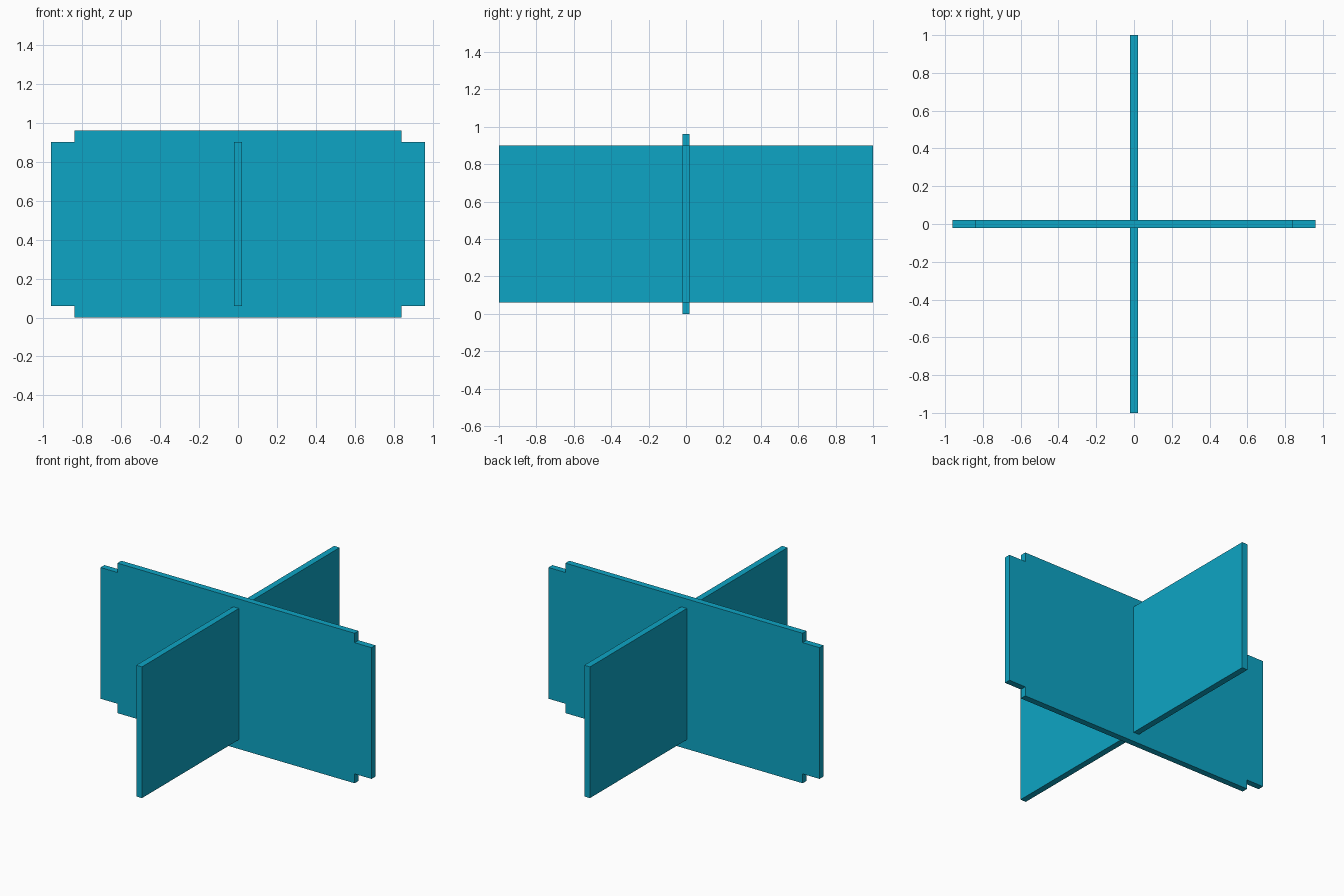
import bpy
import bmesh
from mathutils import Vector

if "Cube" in bpy.data.objects:
    bpy.data.objects.remove(bpy.data.objects["Cube"])

THICKNESS = 0.04

teal = bpy.data.materials.new("teal")
teal.diffuse_color = (0.004, 0.376, 0.556, 1)
teal.use_nodes = True
teal.node_tree.nodes["Principled BSDF"].inputs["Base Color"].default_value = teal.diffuse_color


def panel(name, profile, along):
    """Extrude a flat (length, height) outline into an upright panel."""
    normal = Vector((0, 0, 1)).cross(along)
    bm = bmesh.new()
    verts = [bm.verts.new(along * u + Vector((0, 0, z)) - normal * THICKNESS / 2)
             for u, z in profile]
    face = bm.faces.new(verts)
    new = bmesh.ops.extrude_face_region(bm, geom=[face])["geom"]
    bmesh.ops.translate(bm, vec=normal * THICKNESS,
                        verts=[g for g in new if isinstance(g, bmesh.types.BMVert)])
    bmesh.ops.recalc_face_normals(bm, faces=bm.faces)
    mesh = bpy.data.meshes.new(name)
    bm.to_mesh(mesh)
    bm.free()
    mesh.materials.append(teal)
    obj = bpy.data.objects.new(name, mesh)
    bpy.context.collection.objects.link(obj)
    return obj


# Wide panel with notched corners; right half of the outline, mirrored to the left
right = [(0.84, 0), (0.84, 0.06), (0.96, 0.06), (0.96, 0.90), (0.84, 0.90), (0.84, 0.96)]
left = [(-u, z) for u, z in reversed(right)]
panel("notched_panel", right + left, Vector((1, 0, 0)))

# Plain panel crossing it from front to back
panel("cross_panel", [(-1, 0.06), (1, 0.06), (1, 0.90), (-1, 0.90)], Vector((0, 1, 0)))
